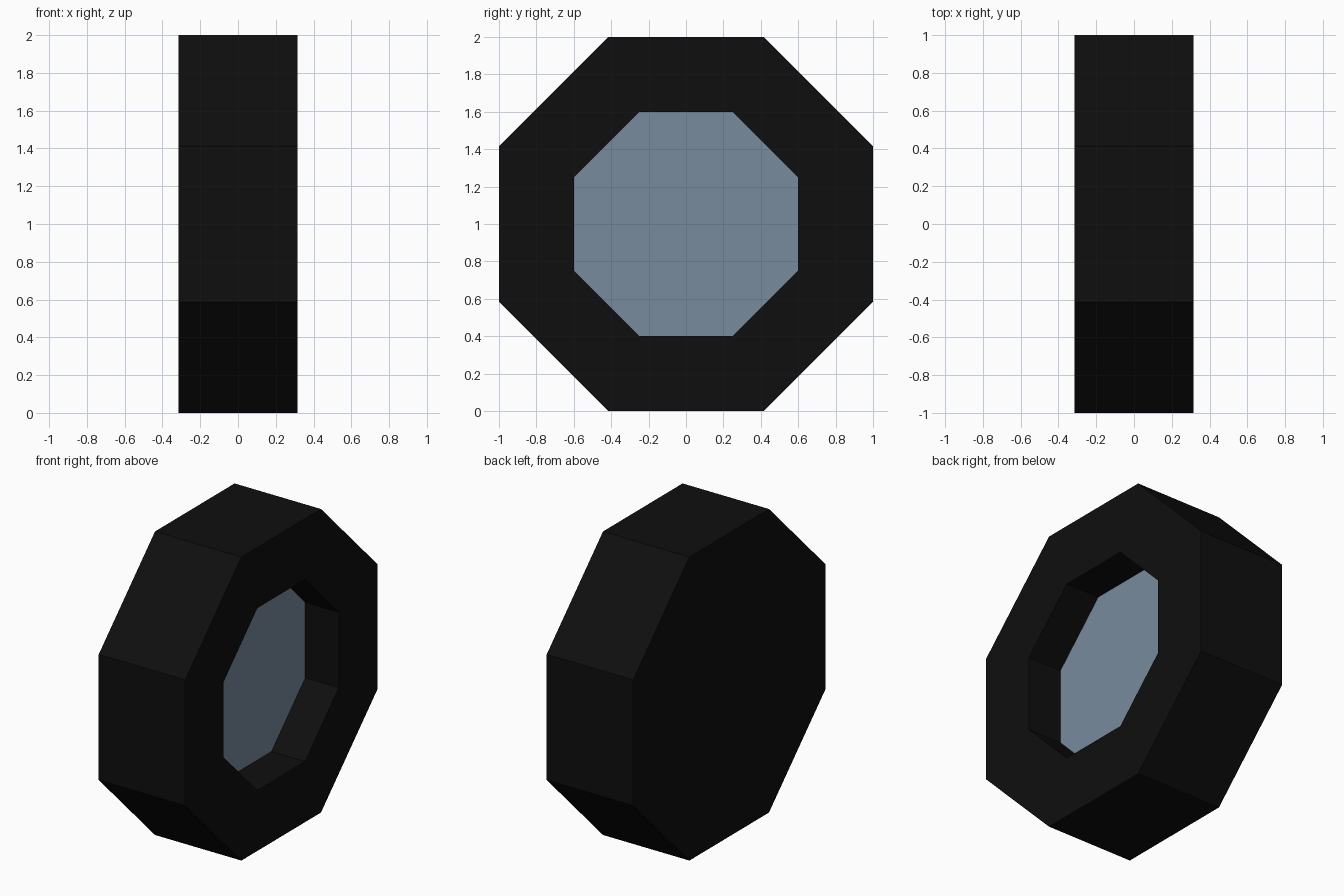
import bpy, bmesh, math

if "Cube" in bpy.data.objects:
    bpy.data.objects.remove(bpy.data.objects["Cube"])

HALF_W = 0.315     # half tyre width along x
FLOOR_X = 0.07     # depth position of the recessed hub
SIDES = 8


def material(name, rgb):
    m = bpy.data.materials.new(name)
    m.diffuse_color = (*rgb, 1.0)
    m.use_nodes = True
    m.node_tree.nodes["Principled BSDF"].inputs["Base Color"].default_value = m.diffuse_color
    return m


def ring(bm, x, apothem):
    """Octagon around the x axis with flats on top and bottom."""
    r = apothem / math.cos(math.pi / SIDES)
    angles = [(i + 0.5) * 2 * math.pi / SIDES for i in range(SIDES)]
    return [bm.verts.new((x, r * math.cos(a), 1 + r * math.sin(a))) for a in angles]


def finish(bm, name, mat):
    mesh = bpy.data.meshes.new(name)
    bm.to_mesh(mesh)
    bm.free()
    mesh.materials.append(mat)
    obj = bpy.data.objects.new(name, mesh)
    bpy.context.collection.objects.link(obj)
    return obj


rubber = material("black rubber", (0.0045, 0.0045, 0.0045))
metal = material("blue grey metal", (0.19, 0.26, 0.34))

# Tyre: closed back, outer tread, side wall and recess wall
bm = bmesh.new()
profile = [(-HALF_W, 1.0), (HALF_W, 1.0), (HALF_W, 0.6), (FLOOR_X, 0.6)]
rings = [ring(bm, x, a) for x, a in profile]
bm.faces.new(rings[0][::-1])
for a, b in zip(rings, rings[1:]):
    for i in range(SIDES):
        j = (i + 1) % SIDES
        bm.faces.new((a[i], a[j], b[j], b[i]))
bmesh.ops.recalc_face_normals(bm, faces=bm.faces)
# the back face must look toward -x
if min(bm.faces, key=lambda f: f.calc_center_median().x).normal.x > 0:
    bmesh.ops.reverse_faces(bm, faces=bm.faces)
finish(bm, "tyre", rubber)

# Hub: flat octagonal plate closing the recess, facing +x
bm = bmesh.new()
bm.faces.new(ring(bm, FLOOR_X, 0.6))
bm.normal_update()
finish(bm, "hub_plate", metal)
